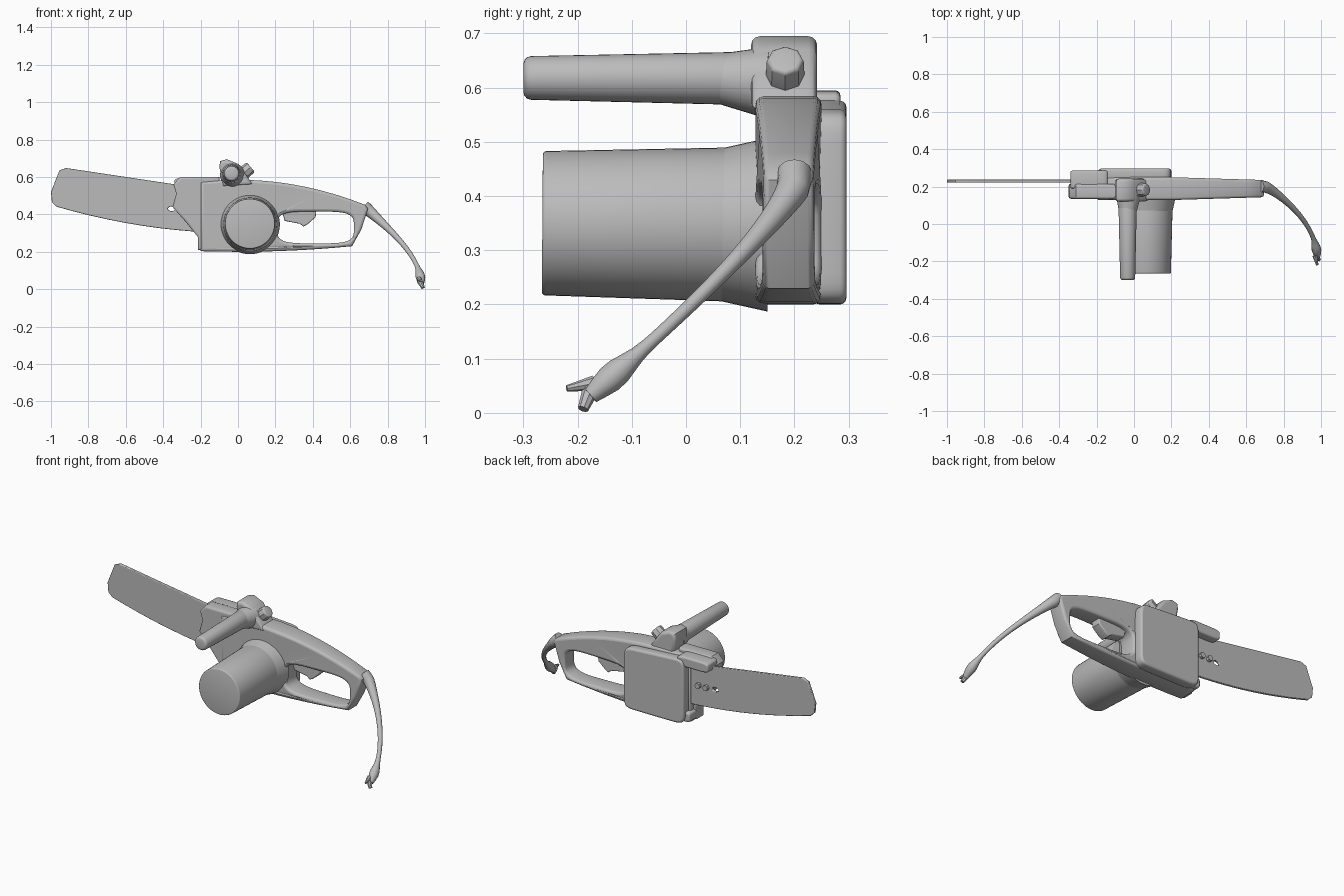
import bpy
import bmesh
from math import cos, sin, pi, exp, radians, copysign
from mathutils import Vector

cube = bpy.data.objects.get("Cube")
if cube:
    bpy.data.objects.remove(cube, do_unlink=True)

shade = 0.5
grey = bpy.data.materials.new("plain_grey")
grey.use_nodes = True
grey.diffuse_color = (shade, shade, shade, 1)
grey.node_tree.nodes["Principled BSDF"].inputs["Base Color"].default_value = grey.diffuse_color


def finish(obj):
    """Apply curve data, modifiers and transforms, then colour and smooth the part."""
    bpy.ops.object.select_all(action="DESELECT")
    obj.select_set(True)
    bpy.context.view_layer.objects.active = obj
    bpy.ops.object.convert(target="MESH")
    bpy.ops.object.transform_apply(location=True, rotation=True, scale=True)
    obj = bpy.context.object
    obj.data.materials.clear()
    obj.data.materials.append(grey)
    bpy.ops.object.shade_smooth_by_angle(angle=radians(40))
    return obj


def add_mesh(name, bm):
    bmesh.ops.recalc_face_normals(bm, faces=bm.faces)
    mesh = bpy.data.meshes.new(name)
    bm.to_mesh(mesh)
    bm.free()
    obj = bpy.data.objects.new(name, mesh)
    bpy.context.collection.objects.link(obj)
    return obj


def plate(name, front, back, bevel, *outlines):
    """Rounded slab between two depths: the first outline is solid, others are holes."""
    curve = bpy.data.curves.new(name, "CURVE")
    curve.dimensions = "2D"
    curve.fill_mode = "BOTH"
    curve.extrude = (back - front) / 2 - bevel
    curve.bevel_depth = bevel
    curve.bevel_resolution = 2
    curve.offset = -bevel
    for outline in outlines:
        spline = curve.splines.new("POLY")
        spline.points.add(len(outline) - 1)
        for point, (x, z) in zip(spline.points, outline):
            point.co = (x, z, 0, 1)
        spline.use_cyclic_u = True
    obj = bpy.data.objects.new(name, curve)
    bpy.context.collection.objects.link(obj)
    obj.location.y = (front + back) / 2
    obj.rotation_euler.x = pi / 2
    return finish(obj)


def rod(name, start, end, start_radius, end_radius, rounding, sides=32):
    """Straight tapered cylinder between two points with rounded rims."""
    start, end = Vector(start), Vector(end)
    axis = end - start
    bm = bmesh.new()
    bmesh.ops.create_cone(bm, cap_ends=True, segments=sides, radius1=start_radius,
                          radius2=end_radius, depth=axis.length)
    obj = add_mesh(name, bm)
    obj.location = (start + end) / 2
    obj.rotation_euler = axis.to_track_quat("Z", "Y").to_euler()
    if rounding:
        rim = obj.modifiers.new("rim", "BEVEL")
        rim.width = rounding
        rim.segments = 3
        rim.limit_method = "ANGLE"
        rim.angle_limit = radians(60)
    return finish(obj)


def span(start, end, count):
    return [start + (end - start) * i / (count - 1) for i in range(count)]


def rounded_box(x, z, half_width, half_height, power):
    """Superellipse outline."""
    def wave(value):
        return copysign(abs(value) ** power, value)
    angles = [2 * pi * i / 40 for i in range(40)]
    return [(x + half_width * wave(cos(a)), z + half_height * wave(sin(a))) for a in angles]


# Main body and rear grip loop: an arched top edge over a nearly flat base
def body_top(x):
    return 0.585 - 0.29 * x * x


def body_base(x):
    return 0.2 + 0.08 * x * x


body_outline = [(x, body_top(x)) for x in span(-0.2, 0.68, 12)]
body_outline += [(0.695, 0.43), (0.66, 0.32)]
body_outline += [(x, body_base(x)) for x in span(0.61, -0.2, 10)]
grip_hole = rounded_box(0.415, 0.33, 0.205, 0.085, 0.5)
body = plate("body_and_rear_grip", 0.128, 0.25, 0.015, body_outline, grip_hole)
# Narrow the grip toward the cord end
middle = 0.19
for vert in body.data.vertices:
    reach = max(vert.co.x - 0.2, 0)
    vert.co.y = middle + (vert.co.y - middle) * (1 - reach / 2)

# Nose of the housing in front of the bar, with lips above and below
nose = [(-0.1, 0.6), (-0.31, 0.6), (-0.345, 0.56), (-0.33, 0.51), (-0.35, 0.44),
        (-0.28, 0.36), (-0.215, 0.28), (-0.215, 0.21), (-0.1, 0.205)]
plate("bar_housing", 0.135, 0.215, 0.012, nose)
plate("upper_bar_lip", 0.19, 0.285, 0.01, rounded_box(-0.24, 0.565, 0.1, 0.03, 0.4))
plate("lower_bar_lip", 0.19, 0.275, 0.01, rounded_box(-0.15, 0.24, 0.065, 0.03, 0.4))


# Guide bar with its slot and studs
def bar_top(x):
    return 0.51 - 0.15 * x


def bar_base(x):
    return 0.3 + 0.15 * x * x


bar_outline = [(x, bar_top(x)) for x in span(-0.15, -0.92, 8)]
bar_outline += [(-0.955, 0.635), (-1, 0.52), (-0.995, 0.465)]
bar_outline += [(x, bar_base(x)) for x in span(-0.97, -0.15, 10)]
bar_slot = rounded_box(-0.355, 0.43, 0.02, 0.012, 1)
plate("guide_bar", 0.221, 0.237, 0.004, bar_outline, bar_slot)
for x in (-0.3, -0.25):
    rod("bar_stud", (x, 0.2, 0.43), (x, 0.255, 0.43), 0.016, 0.016, 0, sides=8)

# Side cover on the back, its upper edge falling toward the grip
cover = [(x, z - 0.06 * (x + 0.19) * (z > 0.4)) for x, z in rounded_box(0.005, 0.39, 0.195, 0.19, 0.2)]
plate("side_cover", 0.235, 0.296, 0.012, cover)

# Motor housing and its flared base
rod("motor_housing", (0.064, -0.265, 0.35), (0.064, 0.15, 0.347), 0.133, 0.144, 0.006, sides=48)
rod("motor_flange", (0.064, 0.06, 0.347), (0.064, 0.15, 0.347), 0.14, 0.16, 0, sides=48)

# Front handle, mount and knob
rod("front_handle", (-0.034, -0.3, 0.618), (-0.034, 0.15, 0.617), 0.04, 0.05, 0.014)
rod("handle_root", (-0.034, 0.06, 0.617), (-0.03, 0.15, 0.61), 0.046, 0.066, 0)
mount = [(-0.1, 0.655), (-0.095, 0.685), (-0.06, 0.695), (0, 0.67), (0.08, 0.56), (-0.08, 0.55)]
plate("handle_mount", 0.12, 0.242, 0.016, mount)
rod("handle_knob", (0, 0.183, 0.595), (0.068, 0.183, 0.653), 0.037, 0.034, 0.008, sides=8)

# Trigger with a hooked tip
trigger = [(0.23, 0.43), (0.25, 0.365), (0.33, 0.35), (0.35, 0.335), (0.37, 0.345), (0.415, 0.385), (0.42, 0.43)]
plate("trigger", 0.16, 0.22, 0.006, trigger)

# Power cord: a drooping path that thins, then swells into the plug
bm = bmesh.new()
sides, rings = 12, []
for t in span(-0.06, 0.97, 28):
    drop = max(t, 0)
    centre = Vector((0.7 + 0.28 * sin(t * pi / 2), 0.2 - 0.39 * drop ** 1.2, 0.42 - 0.4 * t))
    radius = 0.012 + 0.02 * (1 - drop) ** 4 + 0.014 * exp(-((t - 0.88) / 0.08) ** 2)
    tangent = Vector((0.44 * cos(t * pi / 2), -0.47 * drop ** 0.2, -0.4))
    across = tangent.cross(Vector((1, 0, 0))).normalized()
    other = tangent.cross(across).normalized()
    angles = [2 * pi * k / sides for k in range(sides)]
    rings.append([bm.verts.new(centre + radius * (across * cos(a) + other * sin(a))) for a in angles])
for ring, following in zip(rings, rings[1:]):
    for k in range(sides):
        bm.faces.new((ring[k - 1], ring[k], following[k], following[k - 1]))
bm.faces.new(rings[0])
bm.faces.new(rings[-1])
finish(add_mesh("power_cord", bm))

# Plug prongs
rod("lower_prong", (0.97, -0.175, 0.045), (0.99, -0.19, 0.007), 0.016, 0.01, 0, sides=8)
rod("upper_prong", (0.968, -0.17, 0.055), (0.98, -0.22, 0.045), 0.014, 0.006, 0, sides=8)
